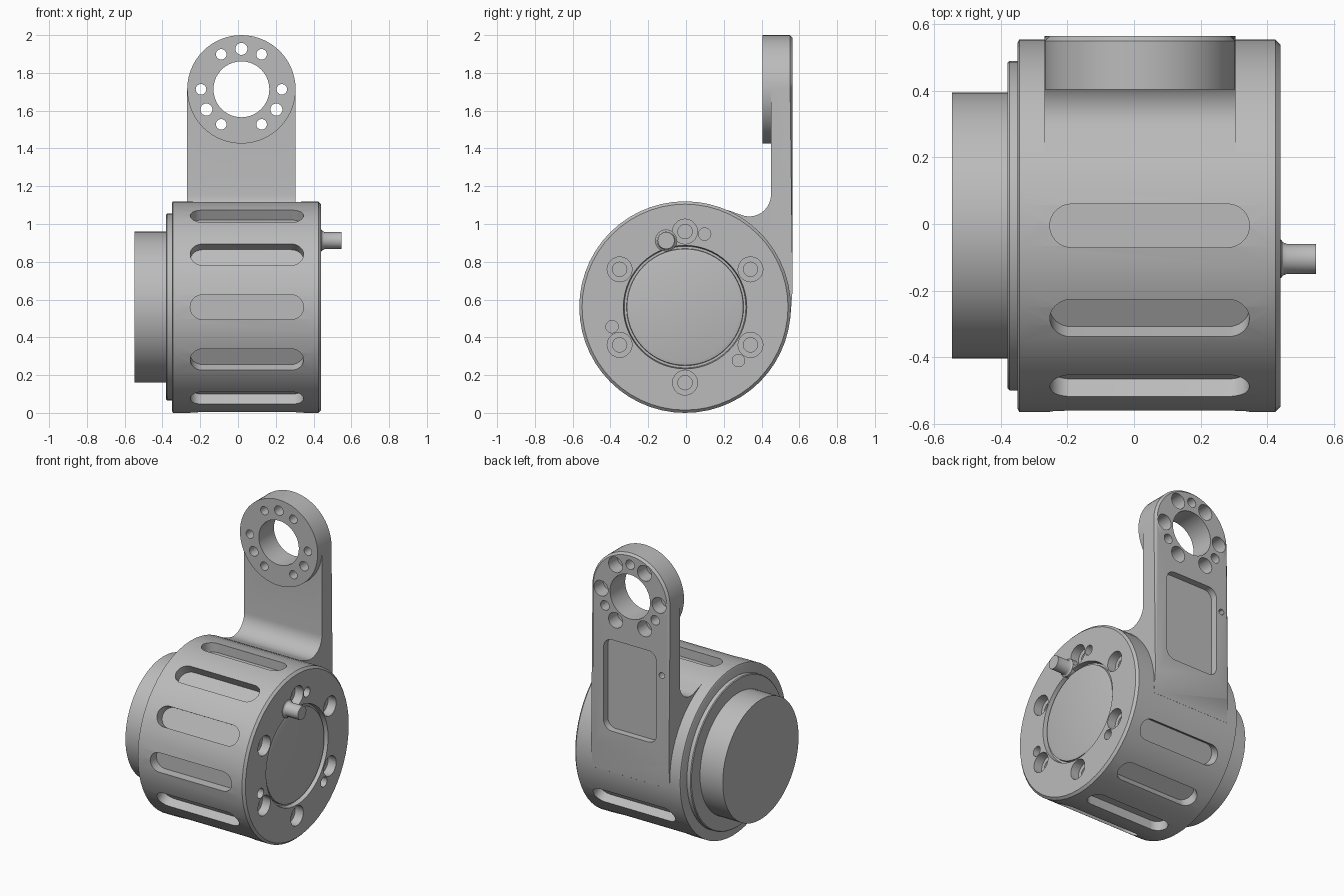
import bpy, bmesh
from math import radians, cos, sin, pi
from mathutils import Matrix, Vector

if "Cube" in bpy.data.objects:
    bpy.data.objects.remove(bpy.data.objects["Cube"])

metal = bpy.data.materials.new("grey_metal")
metal.use_nodes = True
GREY = (0.5, 0.5, 0.5, 1)
metal.diffuse_color = GREY
metal.node_tree.nodes["Principled BSDF"].inputs["Base Color"].default_value = GREY

CY, CZ = -0.005, 0.56        # drum axis
HX, HZ, HR = 0.018, 1.713, 0.287   # bracket eye centre and radius
BACK = 0.565


def along_x(y, z):
    return Matrix.Translation((0, y, z)) @ Matrix.Rotation(pi / 2, 4, 'Y')


def along_y(x, z):
    return Matrix.Translation((x, 0, z)) @ Matrix.Rotation(-pi / 2, 4, 'X')


def lathe(bm, profile, matrix, n=20):
    """Solid of revolution from (height, radius) pairs, capped at both ends."""
    rings = [[bm.verts.new(matrix @ Vector((r * cos(2 * pi * i / n), r * sin(2 * pi * i / n), h)))
              for i in range(n)] for h, r in profile]
    for a, b in zip(rings, rings[1:]):
        for i in range(n):
            j = (i + 1) % n
            bm.faces.new((a[i], a[j], b[j], b[i]))
    bm.faces.new(rings[0][::-1])
    bm.faces.new(rings[-1])


def prism(bm, points, direction):
    """Extrude a planar outline."""
    d = Vector(direction)
    low = [bm.verts.new(p) for p in points]
    high = [bm.verts.new(Vector(p) + d) for p in points]
    bm.faces.new(low[::-1])
    bm.faces.new(high)
    for i in range(len(low)):
        j = (i + 1) % len(low)
        bm.faces.new((low[i], low[j], high[j], high[i]))


def rounded(w, h, r, steps=8):
    """Rounded rectangle outline around the origin."""
    pts = []
    for k, (sx, sy) in enumerate(((1, 1), (-1, 1), (-1, -1), (1, -1))):
        for s in range(steps + 1):
            a = (k + s / steps) * pi / 2
            pts.append((sx * (w / 2 - r) + r * cos(a), sy * (h / 2 - r) + r * sin(a)))
    return pts


def finish(bm, name):
    bmesh.ops.remove_doubles(bm, verts=bm.verts, dist=1e-5)
    bmesh.ops.recalc_face_normals(bm, faces=bm.faces)
    mesh = bpy.data.meshes.new(name)
    bm.to_mesh(mesh)
    bm.free()
    mesh.materials.append(metal)
    obj = bpy.data.objects.new(name, mesh)
    bpy.context.collection.objects.link(obj)
    return obj


def combine(obj, other, operation):
    """Apply a boolean and discard the helper."""
    mod = obj.modifiers.new("boolean", 'BOOLEAN')
    mod.operation, mod.solver, mod.object = operation, 'EXACT', other
    deps = bpy.context.evaluated_depsgraph_get()
    deps.update()
    mesh = bpy.data.meshes.new_from_object(obj.evaluated_get(deps))
    obj.modifiers.clear()
    obj.data = mesh
    bpy.data.objects.remove(other)


# Drum housing with stepped recess on the right end
bm = bmesh.new()
lathe(bm, [(-0.35, 0.55), (-0.345, 0.56), (0.425, 0.56), (0.44, 0.545), (0.44, 0.327), (0.41, 0.322),
           (0.41, 0.31), (0.425, 0.308), (0.43, 0.29)], along_x(CY, CZ), 56)
drum = finish(bm, "drum_housing")

# Slots around the drum, bolt counterbores and dowel holes in its end
bm = bmesh.new()
for deg in range(90, 331, 30):
    turn = Matrix.Translation((0.047, CY, CZ)) @ Matrix.Rotation(radians(deg), 4, 'X')
    prism(bm, [turn @ Vector((u, 0.495, v)) for u, v in rounded(0.6, 0.13, 0.0649)],
          turn.to_3x3() @ Vector((0, 0.15, 0)))


def on_face(deg, r=0.4):
    return along_x(CY + r * cos(radians(deg)), CZ + r * sin(radians(deg)))


for deg in range(30, 390, 60):
    lathe(bm, [(0.3, 0.038), (0.38, 0.038), (0.38, 0.066), (0.5, 0.066)], on_face(deg))
for deg in (75, 195, 315):
    lathe(bm, [(0.37, 0.033), (0.5, 0.033)], on_face(deg))
combine(drum, finish(bm, "drum_cutter"), 'DIFFERENCE')

# Rear flange and motor plug on the left end of the axis
bm = bmesh.new()
lathe(bm, [(-0.38, 0.49), (-0.375, 0.495), (-0.34, 0.495)], along_x(CY, CZ), 56)
flange = finish(bm, "end_flange")
bm = bmesh.new()
lathe(bm, [(-0.548, 0.4), (-0.36, 0.4)], along_x(CY, CZ), 56)
plug = finish(bm, "motor_plug")

# Cable stub with a flared foot
bm = bmesh.new()
lathe(bm, [(0.4, 0.058), (0.442, 0.058), (0.448, 0.05), (0.46, 0.045), (0.547, 0.045)],
      along_x(-0.105, 0.912), 16)
stub = finish(bm, "cable_stub")

# Bracket arm: side profile with a fillet into the drum
bm = bmesh.new()
side = [(BACK, HZ), (0.45, HZ)]
side += [(0.335 + 0.115 * cos(radians(-a)), 1.155 + 0.115 * sin(radians(-a))) for a in range(0, 111, 11)]
side += [(0.22, 1.074), (0.24, 0.99), (0.42, 0.7), (0.5, 0.45), (0.552, 0.5), (BACK, 0.66)]
prism(bm, [(HX - HR, y, z) for y, z in side], (2 * HR, 0, 0))
corners = [e for e in bm.edges if all(v.co.y > BACK - 0.001 for v in e.verts)
           and abs(e.verts[0].co.z - e.verts[1].co.z) > 0.5]
bmesh.ops.bevel(bm, geom=corners, offset=0.014, segments=1, affect='EDGES')
arm = finish(bm, "bracket_arm")

# Round eye at the top of the bracket
bm = bmesh.new()
lathe(bm, [(0.405, HR), (BACK - 0.014, HR), (BACK, HR - 0.014)], along_y(HX, HZ), 56)
combine(arm, finish(bm, "eye"), 'UNION')

# Eye bore, ring of holes, back pocket and side hole
bm = bmesh.new()
lathe(bm, [(0.3, 0.148), (0.7, 0.148)], along_y(HX, HZ), 40)


def on_eye(deg):
    return along_y(HX + 0.214 * cos(radians(deg)), HZ + 0.214 * sin(radians(deg)))


for deg in range(0, 360, 60):
    lathe(bm, [(0.3, 0.028), (0.47, 0.028), (0.47, 0.052), (0.7, 0.052)], on_eye(deg))
for deg in (90, 210, 330):
    lathe(bm, [(0.3, 0.032), (0.7, 0.032)], on_eye(deg))
prism(bm, [(HX + u, 0.52, 1.085 + v) for u, v in rounded(0.39, 0.61, 0.06)], (0, 0.2, 0))
lathe(bm, [(0.5, 0.02), (0.7, 0.02)], along_y(HX - 0.235, 1.25), 12)
combine(arm, finish(bm, "arm_cutter"), 'DIFFERENCE')

# Smooth shading with sharp edges kept
bpy.ops.object.select_all(action='DESELECT')
for obj in (drum, flange, plug, stub, arm):
    obj.select_set(True)
    bpy.context.view_layer.objects.active = obj
bpy.ops.object.shade_smooth_by_angle(angle=radians(30))
